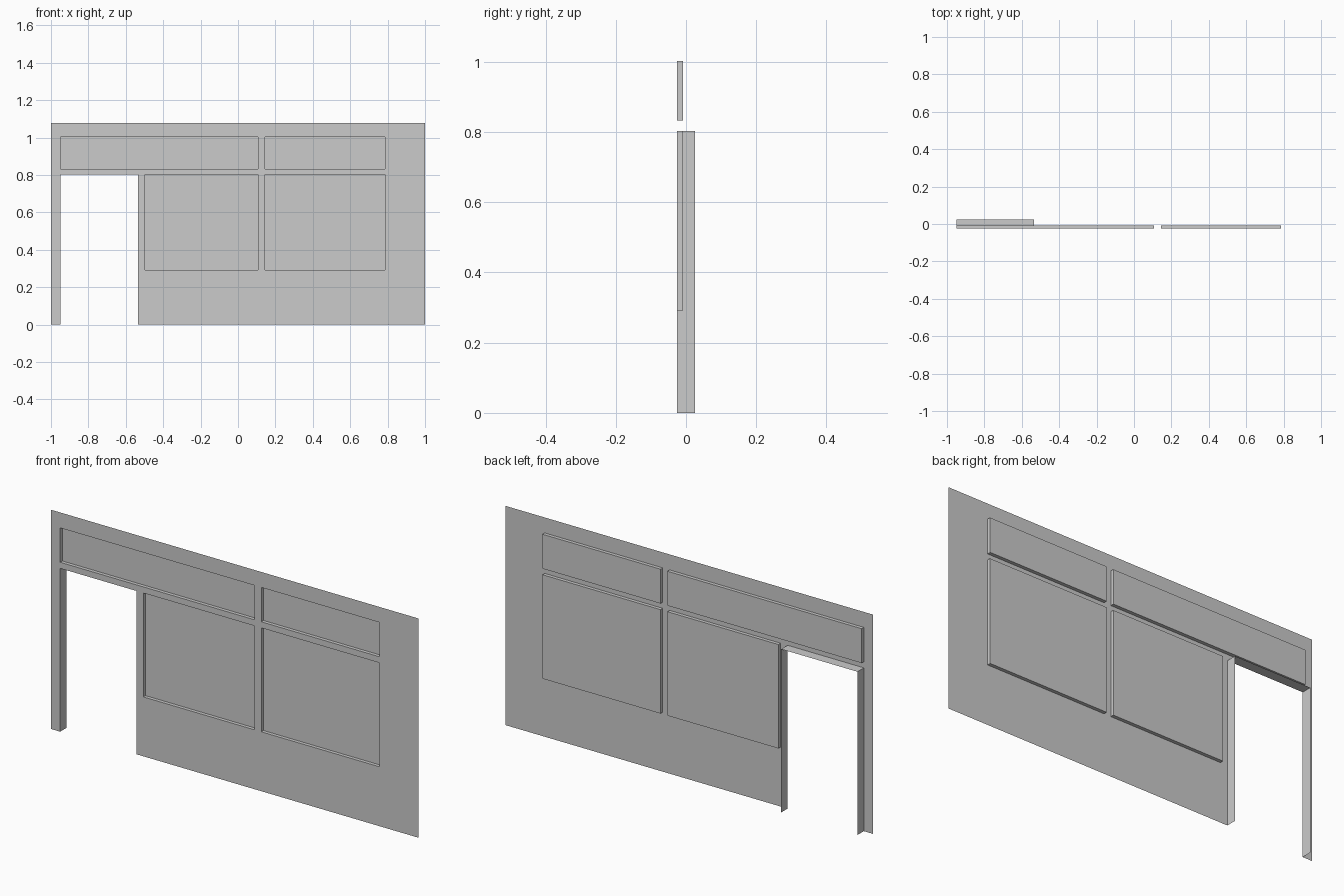
import bpy, bmesh

if "Cube" in bpy.data.objects:
    bpy.data.objects.remove(bpy.data.objects["Cube"])

FRONT, GLASS, BACK = -0.025, -0.008, 0.025

# Openings as (x0, x1, z0, z1)
DOOR = (-0.95, -0.535, 0.0, 0.803)
WINDOWS = {
    "upper_left_window": (-0.95, 0.107, 0.833, 1.002),
    "upper_right_window": (0.144, 0.786, 0.833, 1.002),
    "lower_left_window": (-0.497, 0.107, 0.292, 0.803),
    "lower_right_window": (0.144, 0.786, 0.292, 0.803),
}
OPENINGS = [DOOR, *WINDOWS.values()]


def make_object(name, quads):
    bm = bmesh.new()
    for quad in quads:
        bm.faces.new([bm.verts.new(p) for p in quad])
    bmesh.ops.remove_doubles(bm, verts=bm.verts, dist=1e-5)
    mesh = bpy.data.meshes.new(name)
    bm.to_mesh(mesh)
    bm.free()
    obj = bpy.data.objects.new(name, mesh)
    bpy.context.collection.objects.link(obj)
    return obj


def panel(x0, x1, z0, z1, y):
    """Upright quad facing the front."""
    return [(x0, y, z0), (x1, y, z0), (x1, y, z1), (x0, y, z1)]


def reveals(x0, x1, z0, z1, depth, sill=True):
    """Strips running back from the wall face, facing into the opening."""
    ring = [(x1, z0), (x1, z1), (x0, z1), (x0, z0)]
    pairs = list(zip(ring, ring[1:] + ring[:1]))
    if not sill:
        pairs.pop()
    return [[(a[0], FRONT, a[1]), (a[0], depth, a[1]),
             (b[0], depth, b[1]), (b[0], FRONT, b[1])][::-1] for a, b in pairs]


# Wall sheet: grid cells along the opening edges, leaving the openings empty
xs = sorted({-1.0, 1.0, *(v for o in OPENINGS for v in o[:2])})
zs = sorted({0.0, 1.078, *(v for o in OPENINGS for v in o[2:])})
cells = []
for xa, xb in zip(xs, xs[1:]):
    for za, zb in zip(zs, zs[1:]):
        cx, cz = (xa + xb) / 2, (za + zb) / 2
        if not any(o[0] < cx < o[1] and o[2] < cz < o[3] for o in OPENINGS):
            cells.append(panel(xa, xb, za, zb, FRONT))
make_object("wall_face", cells)

# Door reveal: two jambs and a head, open at the floor and back
make_object("door_reveal", reveals(*DOOR, BACK, sill=False))

# Recessed windows: four reveals and a pane
for name, box in WINDOWS.items():
    make_object(name, reveals(*box, GLASS) + [panel(*box, GLASS)])
